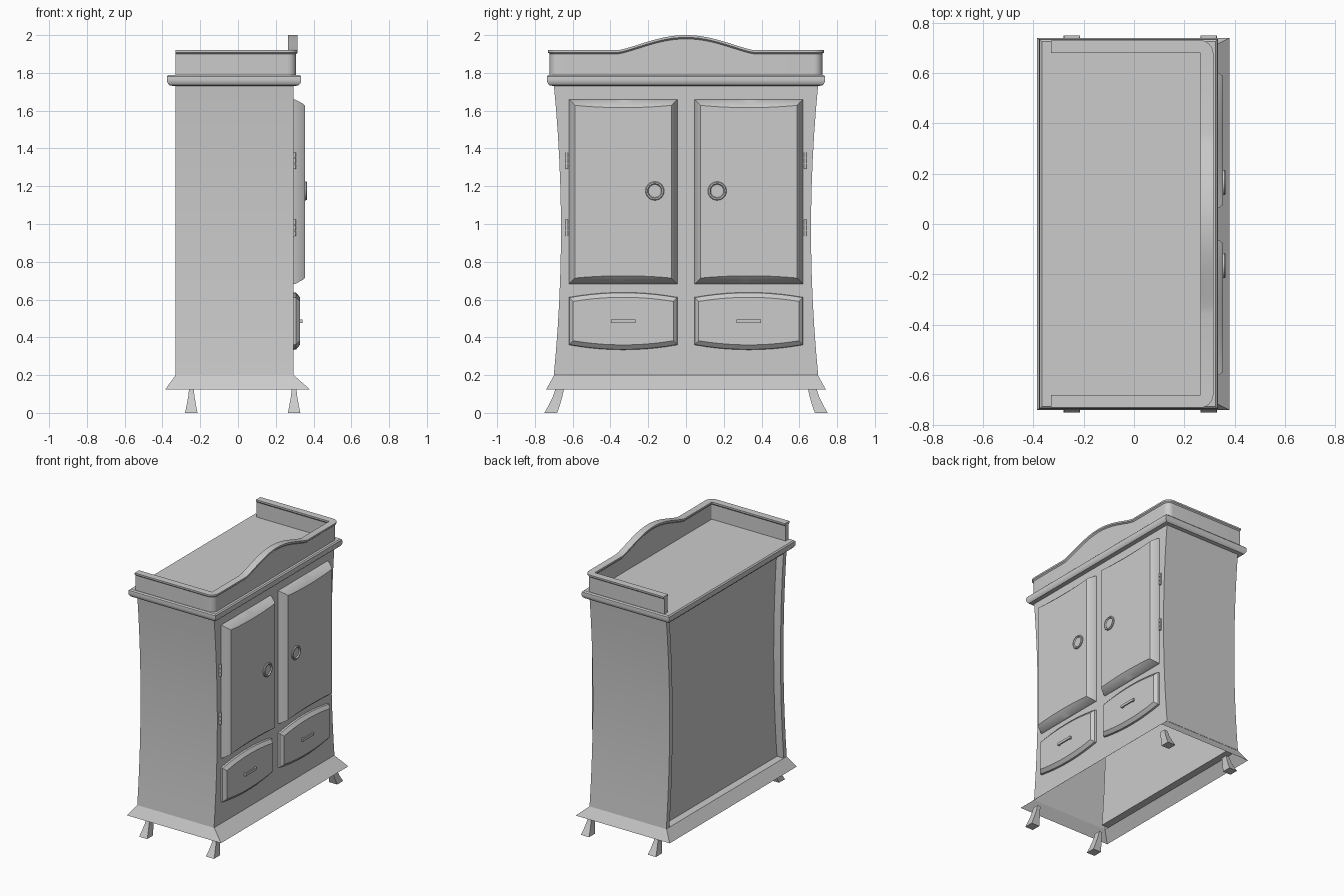
import bpy, bmesh, math
from mathutils import Vector

cube = bpy.data.objects.get("Cube")
if cube:
    bpy.data.objects.remove(cube, do_unlink=True)

GREY = (0.6, 0.6, 0.6, 1)
paint = bpy.data.materials.new("plain_grey")
paint.use_nodes = True
paint.diffuse_color = GREY
paint.node_tree.nodes["Principled BSDF"].inputs["Base Color"].default_value = GREY

BACK, FRONT, TOP = -0.33, 0.295, 1.73


def loft(name, rings, start=False, end=False, extra=None, angle=35):
    """Skin closed rings of equal size, with optional end caps."""
    bm = bmesh.new()
    rows = [[bm.verts.new(p) for p in ring] for ring in rings]
    n = len(rows[0])
    for a, b in zip(rows, rows[1:]):
        for i in range(n):
            j = (i + 1) % n
            bm.faces.new((a[i], a[j], b[j], b[i]))
    if start:
        bm.faces.new(rows[0][::-1])
    if end:
        bm.faces.new(rows[-1])
    if extra:
        bm.faces.new([rows[0][i] for i in extra])
    bmesh.ops.recalc_face_normals(bm, faces=bm.faces)
    mesh = bpy.data.meshes.new(name)
    bm.to_mesh(mesh)
    bm.free()
    mesh.materials.append(paint)
    ob = bpy.data.objects.new(name, mesh)
    bpy.context.collection.objects.link(ob)
    bpy.ops.object.select_all(action='DESELECT')
    ob.select_set(True)
    bpy.context.view_layer.objects.active = ob
    bpy.ops.object.shade_smooth_by_angle(angle=math.radians(angle))
    return ob


def rect(x0, x1, y0, y1, z):
    return [(x0, y0, z), (x1, y0, z), (x1, y1, z), (x0, y1, z)]


def box(name, x0, x1, y0, y1, z0, z1):
    y0, y1 = sorted((y0, y1))
    return loft(name, [rect(x0, x1, y0, y1, z) for z in (z0, z1)], True, True)


# Waisted carcass with a recessed back panel
def half_width(z):
    return 0.662 + 0.038 * ((z - 0.97) / 0.77) ** 2


def body_ring(z):
    h = half_width(z)
    f = h - 0.035
    half = [(FRONT, h), (BACK, h), (BACK, f), (BACK + 0.055, f)]
    return [(x, y, z) for x, y in half] + [(x, -y, z) for x, y in half[::-1]]


levels = [0.2 + (TOP - 0.2) * i / 12 for i in range(13)]
loft("carcass", [body_ring(z) for z in levels], extra=(2, 3, 4, 5))
box("back_header", BACK, BACK + 0.055, -0.665, 0.665, TOP - 0.025, TOP)

# Flared open plinth
loft("plinth", [rect(-0.385, 0.38, -0.74, 0.74, 0.125),
                rect(BACK, FRONT, -0.698, 0.698, 0.2)])

# Cornice moulding and flat top
cornice = [(0.005, 1.73), (0.027, 1.735), (0.037, 1.748), (0.04, 1.762),
           (0.038, 1.782), (0.03, 1.79)]
loft("cornice", [rect(BACK - 0.007 - o, FRONT + o, -0.697 - o, 0.697 + o, z)
                 for o, z in cornice], True, True)

# Gallery rail: a U-shaped sweep with an arched front
def rail_top(y):
    if abs(y) >= 0.36:
        return 1.92
    return 1.92 + 0.08 * math.cos(math.pi * y / 0.72) ** 1.25


RX, RY, R = 0.307, 0.722, 0.045
path = [(BACK, -RY, 0, -1)]
for k in range(7):
    a = math.radians(-90 + 15 * k)
    c, s = math.cos(a), math.sin(a)
    path.append((RX - R + R * c, -RY + R + R * s, c, s))
path += [(RX, -0.36 + 0.03 * k, 1, 0) for k in range(13)]
path += [(x, -y, nx, -ny) for x, y, nx, ny in path[-2::-1]]


def rail_ring(x, y, nx, ny):
    t = rail_top(y)
    section = [(0, 1.79), (0, t - 0.02), (0.009, t - 0.012), (0.009, t),
               (-0.042, t), (-0.042, t - 0.012), (-0.036, t - 0.02), (-0.036, 1.79)]
    return [(x + nx * o, y + ny * o, z) for o, z in section]


loft("gallery_rail", [rail_ring(*p) for p in path], True, True)


# Raised panels for doors and drawers, each layer is (x, inset, bow)
def panel(name, side, z0, z1, layers, steps=10):
    rings = []
    for x, inset, bow in layers:
        half = 0.2875 - inset
        ts = [-1 + 2 * i / steps for i in range(steps + 1)]
        top = [(x, side * 0.3325 + half * t, z1 - inset + bow * (1 - t * t)) for t in ts]
        low = [(x, side * 0.3325 + half * t, z0 + inset - bow * (1 - t * t)) for t in ts[::-1]]
        rings.append(top + low)
    return loft(name, rings, False, True, angle=25)


DOOR = [(FRONT, 0, 0), (0.305, 0.002, 0), (0.342, 0.022, -0.008), (0.354, 0.032, -0.012)]
DRAWER = [(FRONT, 0, 0.026), (0.308, 0.002, 0.026), (0.328, 0.022, 0.022)]


# Feet splay outwards and widen to the floor: (z, y inner, y outer, half depth)
FOOT = [(0.13, 0.645, 0.69, 0.012), (0.085, 0.655, 0.705, 0.017),
        (0.04, 0.668, 0.727, 0.025), (0, 0.682, 0.75, 0.033)]

for side, word in ((1, "left"), (-1, "right")):
    panel(word + "_door", side, 0.682, 1.66, DOOR)
    panel(word + "_drawer", side, 0.36, 0.612, DRAWER)

    # Ring knob with a dished centre
    knob = [(0.05, 0.345), (0.05, 0.36), (0.046, 0.365), (0.039, 0.365), (0.034, 0.357)]
    rings = []
    for r, x in knob:
        angles = [2 * math.pi * i / 24 for i in range(24)]
        rings.append([(x, side * 0.165 + r * math.cos(a), 1.175 + r * math.sin(a))
                      for a in angles])
    loft(word + "_knob", rings, False, True)

    # Drawer pull on two posts
    mid = side * 0.3325
    box(word + "_pull", 0.333, 0.342, mid - 0.065, mid + 0.065, 0.476, 0.494)
    for e in (-1, 1):
        p = mid + e * 0.057
        box(word + "_pull_post", 0.325, 0.334, p - 0.008, p + 0.008, 0.476, 0.494)

    # Hinges with a plate and three knuckles
    for z in (0.98, 1.335):
        box(word + "_hinge_plate", FRONT - 0.005, 0.3, side * 0.618, side * 0.64, z - 0.045, z + 0.045)
        for k in (-1, 0, 1):
            c = z + k * 0.03
            rings = [[(0.299 + 0.008 * math.cos(a * math.pi / 4),
                       side * 0.631 + 0.008 * math.sin(a * math.pi / 4), h)
                      for a in range(8)] for h in (c - 0.013, c + 0.013)]
            loft(word + "_hinge_knuckle", rings, True, True, angle=50)

    for x, place in ((-0.247, "back"), (0.297, "front")):
        rings = [rect(x - w, x + w, *sorted((side * a, side * b)), z) for z, a, b, w in FOOT]
        loft(word + "_" + place + "_foot", rings, True, True)
